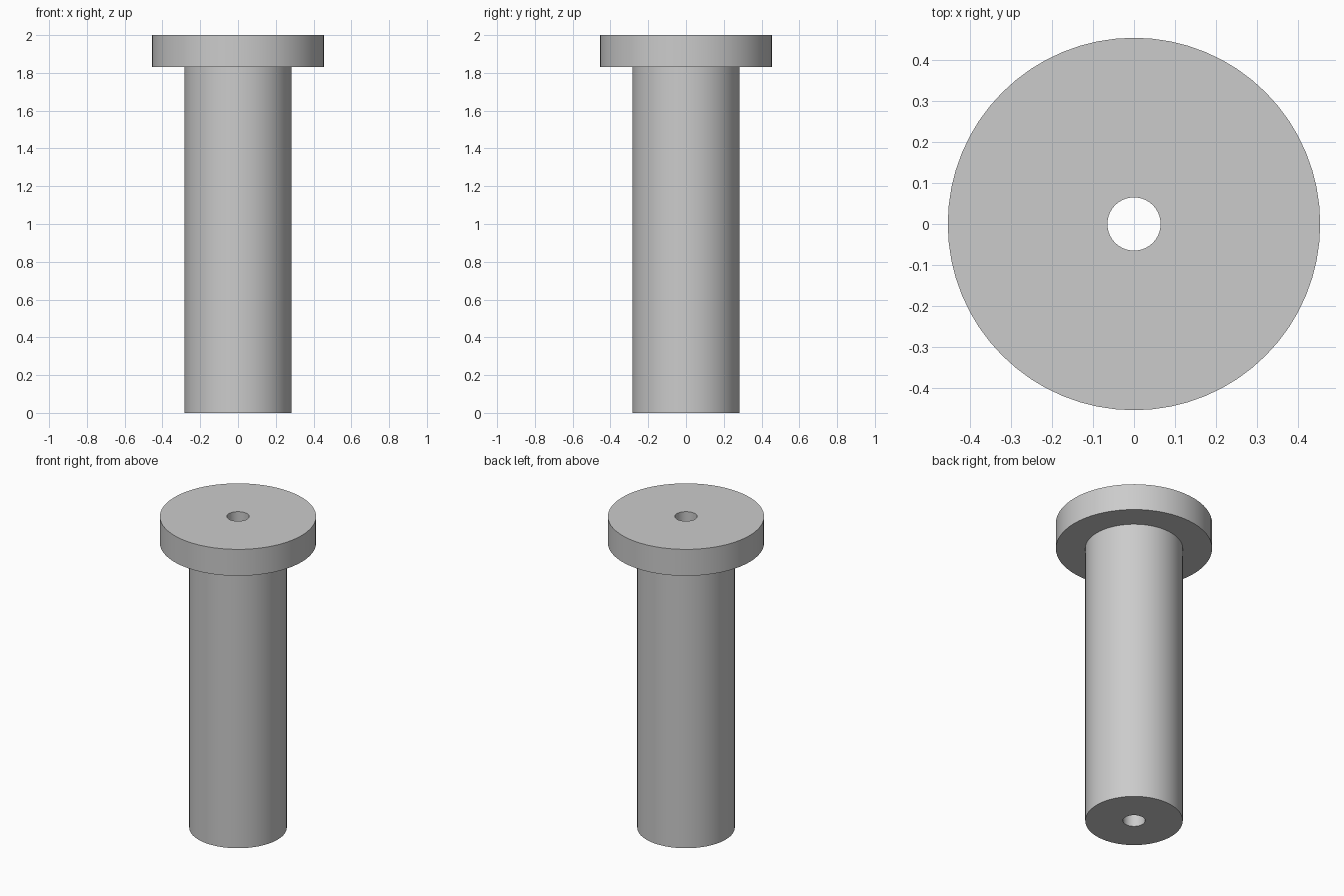
import bpy
import bmesh
from math import cos, sin, tau, radians

SEGMENTS = 64

cube = bpy.data.objects.get("Cube")
if cube:
    bpy.data.objects.remove(cube, do_unlink=True)

# Plain grey metal
grey = bpy.data.materials.new("grey_metal")
grey.use_nodes = True
colour = (0.6, 0.6, 0.6, 1.0)
grey.diffuse_color = colour
bsdf = next(n for n in grey.node_tree.nodes if n.type == 'BSDF_PRINCIPLED')
bsdf.inputs["Base Color"].default_value = colour


def lathe(name, profile):
    """Revolve a closed (radius, height) profile around z."""
    bm = bmesh.new()
    rings = [[bm.verts.new((r * cos(tau * i / SEGMENTS), r * sin(tau * i / SEGMENTS), z))
              for i in range(SEGMENTS)] for r, z in profile]
    for a, b in zip(rings, rings[1:] + rings[:1]):
        for i in range(SEGMENTS):
            j = (i + 1) % SEGMENTS
            bm.faces.new((a[i], a[j], b[j], b[i]))
    bmesh.ops.recalc_face_normals(bm, faces=bm.faces)
    mesh = bpy.data.meshes.new(name)
    bm.to_mesh(mesh)
    bm.free()
    mesh.materials.append(grey)
    obj = bpy.data.objects.new(name, mesh)
    bpy.context.collection.objects.link(obj)
    bpy.ops.object.select_all(action='DESELECT')
    obj.select_set(True)
    bpy.context.view_layer.objects.active = obj
    bpy.ops.object.shade_smooth_by_angle(angle=radians(30))
    return obj


# Flanged sleeve: shaft, wide head and a bore right through
bore, shaft, head = 0.065, 0.284, 0.455
head_base, top = 1.83, 2.0
lathe("flanged_bushing", [(bore, 0), (shaft, 0), (shaft, head_base),
                          (head, head_base), (head, top), (bore, top)])
